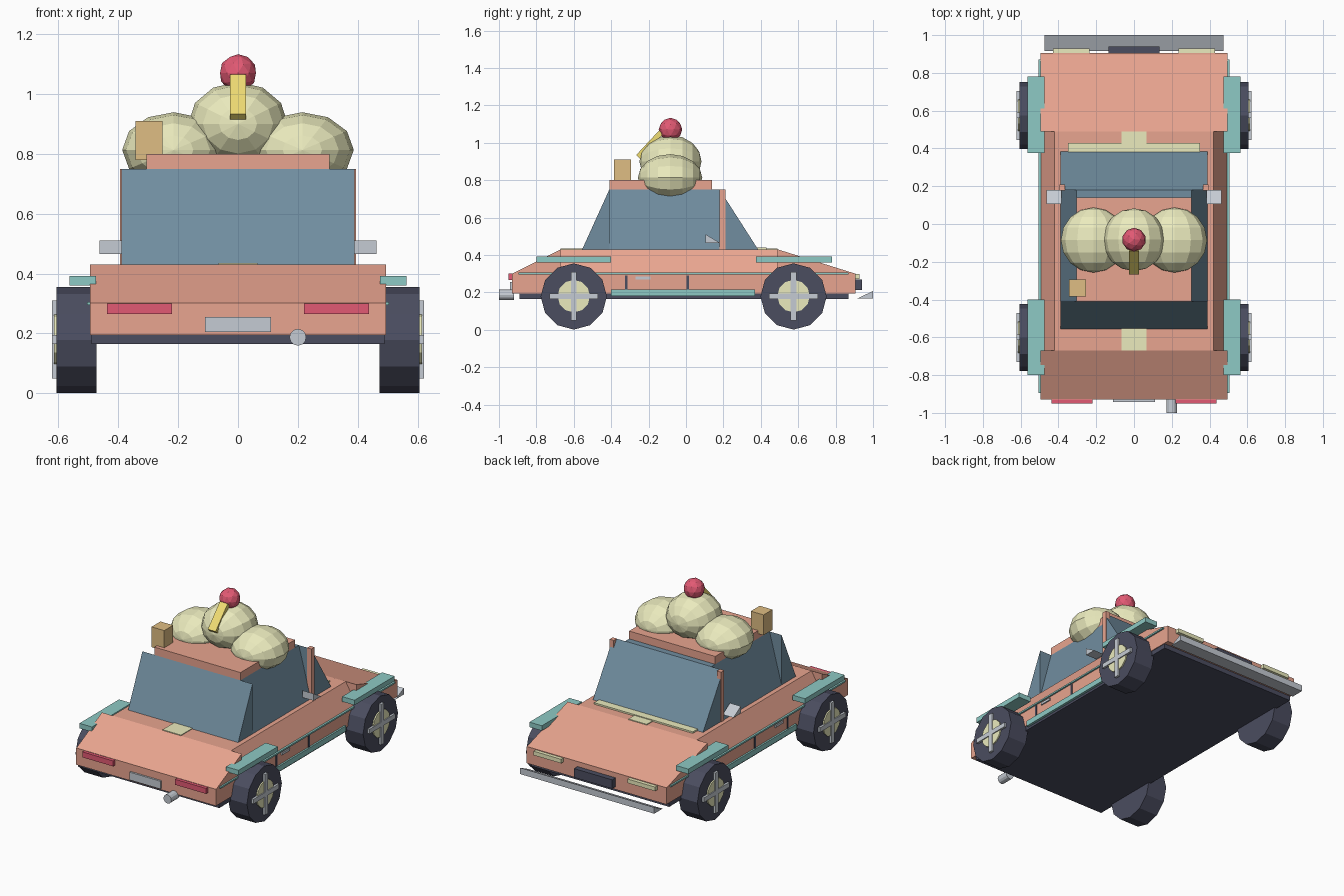
import bpy, bmesh
from math import radians
from mathutils import Matrix

if "Cube" in bpy.data.objects:
    bpy.data.objects.remove(bpy.data.objects["Cube"])

def mat(name, r, g, b):
    m = bpy.data.materials.new(name)
    m.diffuse_color = [(c / 255) ** 2.2 for c in (r, g, b)] + [1]
    m.use_nodes = True
    m.node_tree.nodes["Principled BSDF"].inputs["Base Color"].default_value = m.diffuse_color
    return m

SALMON = mat("salmon", 232, 163, 142)
GLASS = mat("glass_blue", 112, 140, 158)
TEAL = mat("teal", 140, 200, 195)
DARK = mat("dark", 76, 78, 96)
CREAM = mat("cream", 234, 234, 188)
RED = mat("red", 225, 90, 115)
YELLOW = mat("yellow", 240, 220, 115)
TAN = mat("tan", 222, 188, 130)
SILVER = mat("silver", 196, 202, 210)

def finish(name, bm, m):
    bmesh.ops.recalc_face_normals(bm, faces=bm.faces)
    me = bpy.data.meshes.new(name)
    bm.to_mesh(me)
    bm.free()
    me.materials.append(m)
    ob = bpy.data.objects.new(name, me)
    bpy.context.collection.objects.link(ob)
    return ob

def prism(name, pts, a, b, m, axis="x"):
    """Extrude a profile: (y, z) along x, or (x, z) along y."""
    bm = bmesh.new()
    at = (lambda p, t: (t, p[0], p[1])) if axis == "x" else (lambda p, t: (p[0], t, p[1]))
    lo = [bm.verts.new(at(p, a)) for p in pts]
    hi = [bm.verts.new(at(p, b)) for p in pts]
    bm.faces.new(lo)
    bm.faces.new(hi)
    for i in range(len(pts)):
        j = (i + 1) % len(pts)
        bm.faces.new((lo[i], lo[j], hi[j], hi[i]))
    return finish(name, bm, m)

def box(name, x, y, z, m):
    return prism(name, [(y[0], z[0]), (y[1], z[0]), (y[1], z[1]), (y[0], z[1])], x[0], x[1], m)

def pair(name, x, y, z, m):
    for side, s in (("right", 1), ("left", -1)):
        box(f"{side}_{name}", sorted((s * x[0], s * x[1])), y, z, m)

def cyl(name, loc, r, depth, axis, m, n=12):
    bm = bmesh.new()
    rot = Matrix.Rotation(radians(90), 4, "Y" if axis == "x" else "X")
    bmesh.ops.create_cone(bm, cap_ends=True, segments=n, radius1=r, radius2=r,
                          depth=depth, matrix=Matrix.Translation(loc) @ rot)
    return finish(name, bm, m)

def scoop(name, loc, r, rz):
    bm = bmesh.new()
    bmesh.ops.create_uvsphere(bm, u_segments=12, v_segments=8, radius=1,
        matrix=Matrix.Translation(loc) @ Matrix.Diagonal((r, r, rz, 1)) @ Matrix.Rotation(radians(90), 4, "X"))
    return finish(name, bm, CREAM)

# Body: tray, lower hull, tapered shoulders and two sloping end decks
box("undertray", (-.49, .49), (-.89, .87), (.165, .2), DARK)
box("lower_body", (-.495, .495), (-.93, .905), (.195, .302), SALMON)
prism("shoulders", [(-.495, .30), (.495, .30), (.42, .43), (-.42, .43)], -.67, .49, SALMON, "y")
prism("front_deck", [(-.93, .30), (-.67, .30), (-.67, .43)], -.495, .495, SALMON)
prism("rear_deck", [(.905, .30), (.49, .30), (.49, .43)], -.495, .495, SALMON)
box("centre_stripe", (-.065, .065), (-.67, .49), (.425, .435), CREAM)

# Cabin: tapered side glass, full-width sloping screens, roof and posts
prism("side_glass", [(-.39, .43), (.39, .43), (.305, .75), (-.305, .75)], -.41, .18, GLASS, "y")
prism("front_screen", [(-.555, .43), (-.41, .43), (-.41, .75)], -.39, .39, GLASS)
prism("rear_screen", [(.385, .43), (.18, .43), (.18, .75)], -.39, .39, GLASS)
box("roof", (-.305, .305), (-.41, .14), (.75, .80), SALMON)
box("screen_trim", (-.35, .35), (.38, .43), (.43, .44), CREAM)
pair("post", (.365, .395), (.178, .21), (.43, .75), SALMON)

# Side trim and mirrors
pair("pinstripe", (.49, .505), (-.895, .87), (.295, .305), TEAL)
pair("sill", (.48, .506), (-.40, .37), (.18, .215), TEAL)
pair("handle", (.49, .503), (-.27, -.19), (.27, .285), SILVER)
for i, y in enumerate((-.32, .01)):
    pair(f"door_gap_{i}", (.49, .499), (y - .007, y + .007), (.215, .29), DARK)
for side, s in (("right", 1), ("left", -1)):
    prism(f"{side}_mirror", [(.105, .465), (.18, .465), (.105, .51)], s * .385, s * .462, SILVER)

# Front and rear fittings
pair("red_lamp", (.22, .438), (-.95, -.925), (.265, .30), RED)
pair("pale_lamp", (.235, .43), (.90, .928), (.272, .298), CREAM)
box("plate", (-.11, .11), (-.942, -.925), (.205, .255), SILVER)
box("grille", (-.135, .135), (.90, .94), (.213, .27), DARK)
prism("bumper", [(.915, .167), (1.0, .167), (1.0, .207)], -.475, .475, SILVER)
cyl("exhaust", (.2, -.96, .187), .028, .08, "y", SILVER)

# Wheels with hubs, cross spokes and flat mudguards
for end, y, guard in (("front", -.60, (-.80, -.40)), ("rear", .575, (.375, .78))):
    pair(f"{end}_mudguard", (.475, .563), guard, (.36, .392), TEAL)
    pair(f"{end}_spoke_upright", (.60, .622), (y - .015, y + .015), (.05, .31), SILVER)
    pair(f"{end}_spoke_level", (.60, .621), (y - .13, y + .13), (.165, .195), SILVER)
    for side, s in (("right", 1), ("left", -1)):
        cyl(f"{end}_{side}_tyre", (s * .54, y, .178), .177, .134, "x", DARK)
        cyl(f"{end}_{side}_hub", (s * .59, y, .18), .087, .05, "x", CREAM)

# Roof load: scoops, cherry, wafer stick and cube
scoop("middle_scoop", (0, -.083, .90), .166, .14)
for side, s in (("right", 1), ("left", -1)):
    scoop(f"{side}_scoop", (s * .215, -.085, .813), .172, .126)
bm = bmesh.new()
bmesh.ops.create_icosphere(bm, subdivisions=2, radius=.063, matrix=Matrix.Translation((0, -.083, 1.07)))
finish("cherry", bm, RED)
bm = bmesh.new()
bmesh.ops.create_cube(bm, size=1, matrix=Matrix.Translation((0, -.195, .99))
    @ Matrix.Rotation(radians(-43), 4, "X") @ Matrix.Diagonal((.055, .028, .18, 1)))
finish("wafer_stick", bm, YELLOW)
box("biscuit_cube", (-.343, -.253), (-.385, -.295), (.78, .91), TAN)
